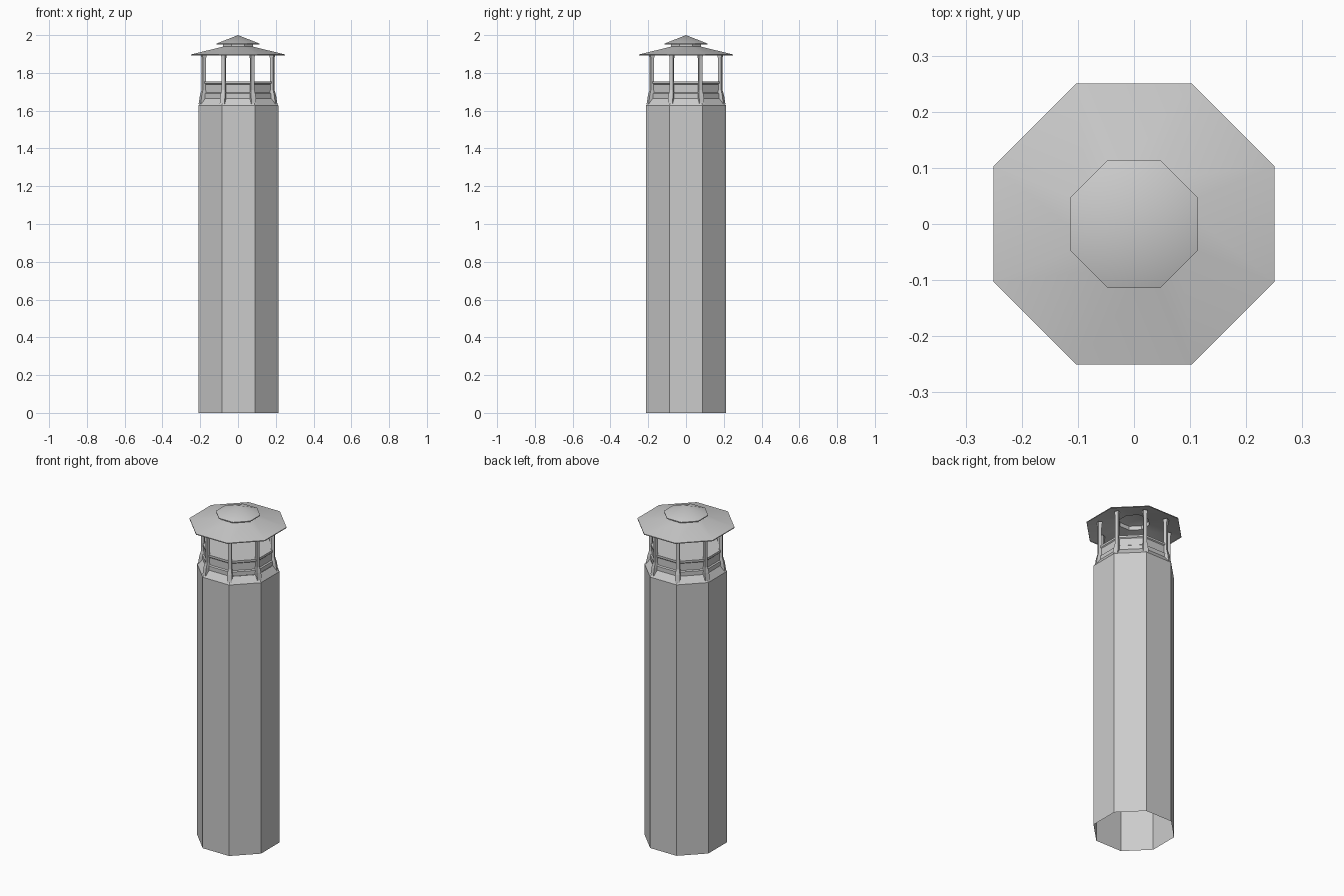
import bpy, bmesh, math

if "Cube" in bpy.data.objects:
    bpy.data.objects.remove(bpy.data.objects["Cube"])

SIDES = 8
K = 1 / math.cos(math.pi / SIDES)   # flat-to-flat half width -> corner radius


def finish(name, bm, smooth=False):
    bmesh.ops.recalc_face_normals(bm, faces=bm.faces)
    mesh = bpy.data.meshes.new(name)
    bm.to_mesh(mesh)
    bm.free()
    for p in mesh.polygons:
        p.use_smooth = smooth
    ob = bpy.data.objects.new(name, mesh)
    bpy.context.collection.objects.link(ob)
    return ob


def octagon_lathe(name, profile, cap_top=False, smooth=False, cx=0.0):
    """Sweep (half width, z) points round an octagon; width 0 makes an apex."""
    bm = bmesh.new()
    rings = []
    for w, z in profile:
        if w == 0:
            rings.append([bm.verts.new((cx, 0, z))] * SIDES)
            continue
        ring = []
        for i in range(SIDES):
            a = math.tau * (i + 0.5) / SIDES
            ring.append(bm.verts.new((cx + w * K * math.cos(a), w * K * math.sin(a), z)))
        rings.append(ring)
    for lo, hi in zip(rings, rings[1:]):
        for i in range(SIDES):
            j = (i + 1) % SIDES
            bm.faces.new(list(dict.fromkeys((lo[i], lo[j], hi[j], hi[i]))))
    if cap_top:
        bm.faces.new(rings[-1])
    return finish(name, bm, smooth)


def post(name, angle):
    """Square post with a flared foot and head: (radius, half width, z)."""
    bm = bmesh.new()
    c, s = math.cos(angle), math.sin(angle)
    rings = []
    for r, h, z in ((0.206, 0.014, 1.635), (0.200, 0.013, 1.68), (0.196, 0.009, 1.71),
                    (0.196, 0.009, 1.87), (0.196, 0.012, 1.905)):
        ring = []
        for u, v in ((-h, -h), (h, -h), (h, h), (-h, h)):
            ring.append(bm.verts.new(((r + u) * c - v * s, (r + u) * s + v * c, z)))
        rings.append(ring)
    for lo, hi in zip(rings, rings[1:]):
        for i in range(4):
            j = (i + 1) % 4
            bm.faces.new((lo[i], lo[j], hi[j], hi[i]))
    bm.faces.new(rings[0])
    bm.faces.new(rings[-1])
    return finish(name, bm)


# Hollow shaft, open below, with sloped shoulder
octagon_lathe("shaft", [(0.212, 0), (0.212, 1.627), (0.185, 1.665)], cx=0.002)

# Collar with lower band and top rim, closed on top
octagon_lathe("collar", [(0.185, 1.665), (0.185, 1.69), (0.178, 1.695), (0.178, 1.738),
                         (0.183, 1.743), (0.183, 1.755)], cap_top=True)

# Posts at the octagon corners
for i in range(SIDES):
    post(f"post_{i + 1}", math.tau * (i + 0.5) / SIDES)

# Lower roof skirt with a short neck
octagon_lathe("lower_roof", [(0.25, 1.892), (0.25, 1.897), (0.08, 1.939)], smooth=True)
octagon_lathe("roof_neck", [(0.08, 1.939), (0.08, 1.963)])

# Small upper cap
octagon_lathe("upper_roof", [(0.114, 1.95), (0.114, 1.955), (0, 2.0)], smooth=True)

# Keep the eave edges crisp while the slopes stay smooth
for ob in bpy.data.objects:
    ob.select_set(ob.name in ("lower_roof", "upper_roof"))
bpy.context.view_layer.objects.active = bpy.data.objects["lower_roof"]
bpy.ops.object.shade_smooth_by_angle(angle=math.radians(40))
